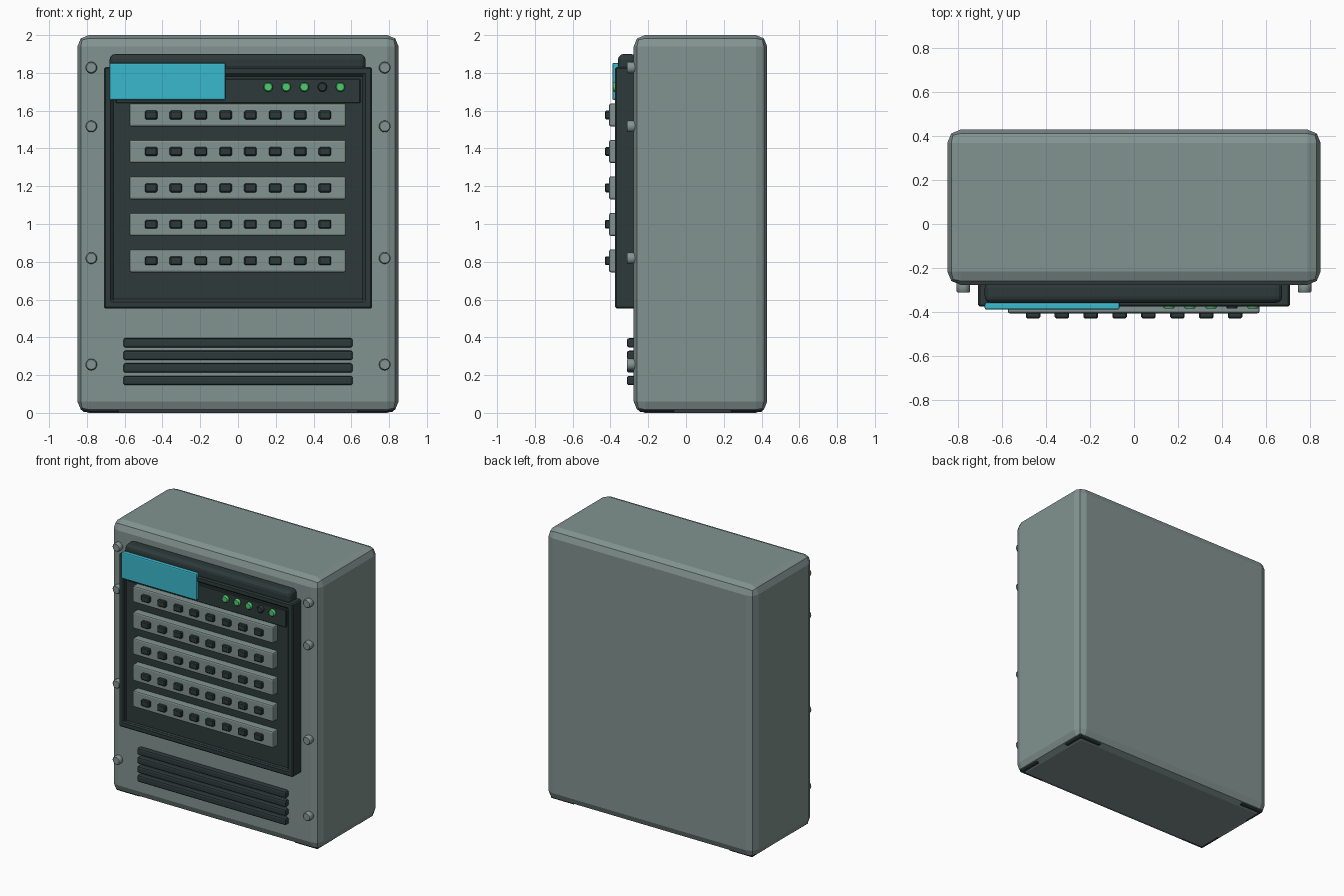
import bpy
import bmesh
from math import pi
from mathutils import Matrix, Vector

default = bpy.data.objects.get("Cube")
if default:
    bpy.data.objects.remove(default, do_unlink=True)


def material(name, rgb):
    mat = bpy.data.materials.new(name)
    mat.use_nodes = True
    color = (*rgb, 1)
    mat.diffuse_color = color
    mat.node_tree.nodes["Principled BSDF"].inputs["Base Color"].default_value = color
    return mat


GREY = material("grey_green_metal", (0.225, 0.295, 0.28))
DARK = material("dark_slate", (0.027, 0.042, 0.042))
TEAL = material("teal_panel", (0.042, 0.48, 0.62))
GREEN = material("green_light", (0.08, 0.6, 0.16))


def add_object(name, bm, mat, bevel=0, segments=2):
    mesh = bpy.data.meshes.new(name)
    bm.to_mesh(mesh)
    bm.free()
    mesh.materials.append(mat)
    obj = bpy.data.objects.new(name, mesh)
    bpy.context.collection.objects.link(obj)
    if bevel:
        mod = obj.modifiers.new("rounded_edges", "BEVEL")
        mod.width = bevel
        mod.segments = segments
        mod.limit_method = "ANGLE"
    return obj


def box_mesh(x, y, z):
    """Box from (low, high) ranges on each axis."""
    low, high = Vector((x[0], y[0], z[0])), Vector((x[1], y[1], z[1]))
    bm = bmesh.new()
    bmesh.ops.create_cube(bm, size=1)
    bmesh.ops.scale(bm, vec=high - low, verts=bm.verts)
    bmesh.ops.translate(bm, vec=(low + high) / 2, verts=bm.verts)
    return bm


def box(name, x, y, z, mat, bevel=0, segments=2):
    return add_object(name, box_mesh(x, y, z), mat, bevel, segments)


def knob(name, x, z, radius, y, mat, bevel):
    """Short cylinder facing the front."""
    bm = bmesh.new()
    bmesh.ops.create_cone(bm, cap_ends=True, segments=16, radius1=radius,
                          radius2=radius, depth=y[1] - y[0])
    bmesh.ops.rotate(bm, matrix=Matrix.Rotation(pi / 2, 3, "X"), verts=bm.verts)
    bmesh.ops.translate(bm, vec=(x, sum(y) / 2, z), verts=bm.verts)
    for face in bm.faces:
        face.smooth = len(face.verts) == 4
    return add_object(name, bm, mat, bevel, 1)


# Cabinet body and corner feet
box("cabinet_body", (-0.85, 0.85), (-0.277, 0.43), (0, 2), GREY, 0.06)
for side, sx in (("left", 1), ("right", -1)):
    for end, y in (("front", (-0.25, -0.06)), ("back", (0.235, 0.405))):
        x = sorted((sx * 0.63, sx * 0.825))
        box(f"{end}_{side}_foot", x, y, (0.004, 0.04), DARK, 0.008, 1)

# Frame with a recessed centre
bm = box_mesh((-0.71, 0.71), (-0.376, -0.26), (0.553, 1.83))
bm.normal_update()
front = min(bm.faces, key=lambda f: f.calc_center_median().y)
bmesh.ops.inset_region(bm, faces=[front], thickness=0.06)
inner = bmesh.ops.extrude_face_region(bm, geom=[front])
bmesh.ops.translate(bm, vec=(0, 0.02, 0),
                    verts=[v for v in inner["geom"] if isinstance(v, bmesh.types.BMVert)])
bmesh.ops.delete(bm, geom=[front], context="FACES")
bmesh.ops.recalc_face_normals(bm, faces=bm.faces)
add_object("panel_frame", bm, DARK, 0.008, 1)

# Hood, status strip and display plate
box("top_hood", (-0.68, 0.675), (-0.36, -0.26), (1.79, 1.9), DARK, 0.03, 3)
box("status_strip", (-0.648, 0.648), (-0.368, -0.34), (1.64, 1.768), DARK, 0.004, 1)
box("display_plate", (-0.68, -0.066), (-0.39, -0.358), (1.657, 1.853), TEAL, 0.008)

# Status lights, one unlit
for i in range(5):
    knob(f"status_light_{i + 1}", 0.16 + 0.0955 * i, 1.725, 0.025,
         (-0.386, -0.35), DARK if i == 3 else GREEN, 0.005)

# Module rows with ports
for row in range(5):
    z = 1.577 - 0.193 * row
    box(f"module_{row + 1}", (-0.575, 0.572), (-0.407, -0.345),
        (z - 0.061, z + 0.061), GREY, 0.01)
    for col in range(8):
        x = -0.46 + 0.1315 * col
        box(f"port_{row + 1}_{col + 1}", (x - 0.033, x + 0.033), (-0.43, -0.39),
            (z - 0.023, z + 0.023), DARK, 0.006, 1)

# Vent slats
for i in range(4):
    z = 0.371 - 0.0665 * i
    box(f"vent_slat_{i + 1}", (-0.607, 0.607), (-0.313, -0.26),
        (z - 0.025, z + 0.025), DARK, 0.012)

# Bolts down both sides
for side, sx in (("left", 1), ("right", -1)):
    for i, z in enumerate((1.828, 1.517, 0.819, 0.256)):
        knob(f"{side}_bolt_{i + 1}", sx * 0.777, z, 0.031, (-0.312, -0.26), GREY, 0.005)
